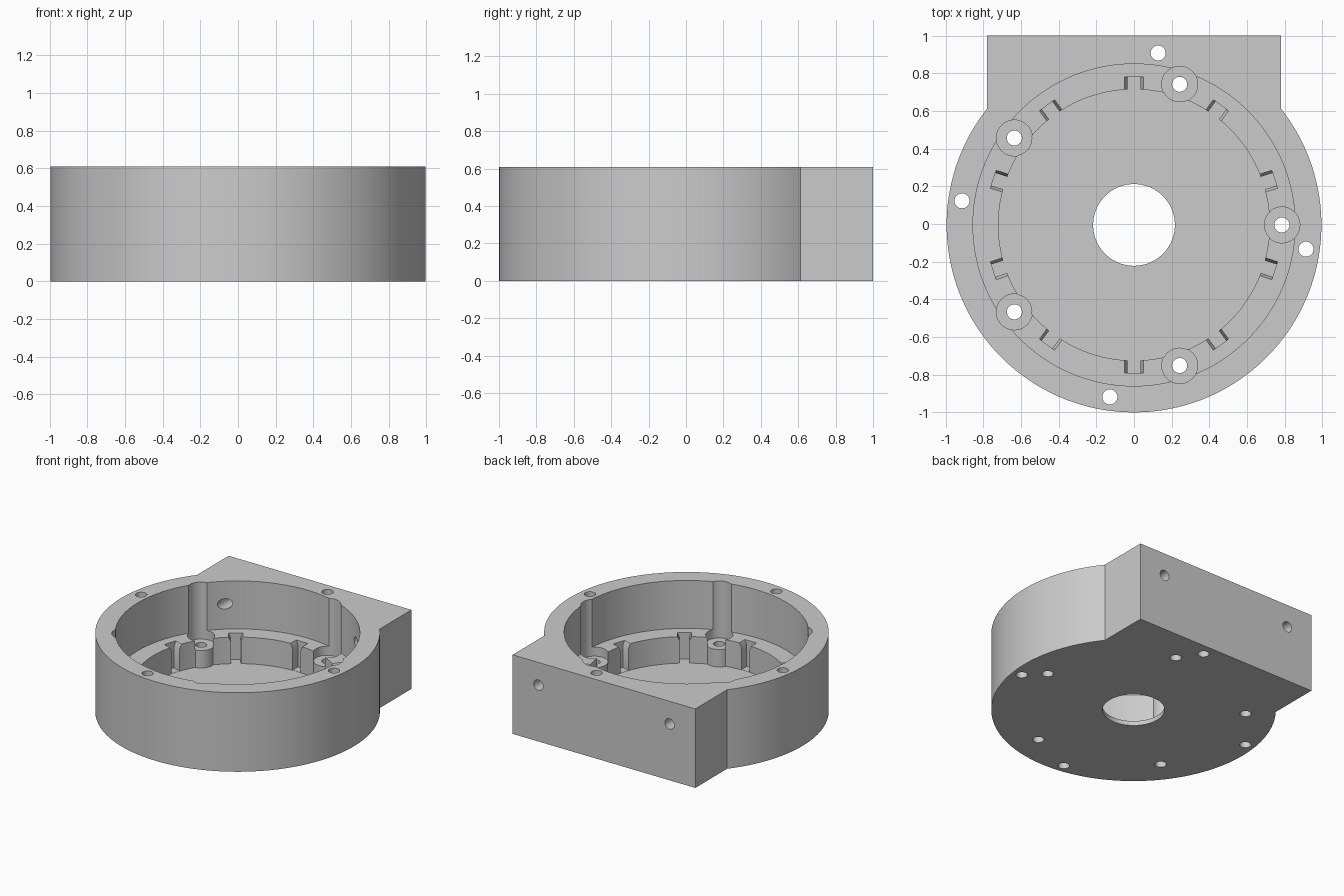
import bpy, bmesh
from math import sin, cos, pi, asin, radians
from mathutils import Matrix, Vector

cube = bpy.data.objects.get("Cube")
if cube:
    bpy.data.objects.remove(cube, do_unlink=True)

HEIGHT, SHELF, FLOOR, BOSS_TOP = 0.61, 0.24, 0.035, 0.17
OUTER_R, BORE_R, INNER_R = 0.995, 0.855, 0.72
BLOCK_X, BACK_Y, CENTRE_Y = 0.78, 1.0, -0.005
TOP = HEIGHT + 0.1
CENTRE = Matrix.Translation((0, CENTRE_Y, 0))

grey = bpy.data.materials.new("machined grey")
grey.use_nodes = True
grey.diffuse_color = (0.6, 0.6, 0.6, 1)
grey.node_tree.nodes["Principled BSDF"].inputs["Base Color"].default_value = (0.6, 0.6, 0.6, 1)


def circle(radius, sides):
    return [(radius * cos(2 * pi * i / sides), radius * sin(2 * pi * i / sides))
            for i in range(sides)]


def prism(points, low, high, matrix=CENTRE):
    """Describe a straight extrusion of a flat outline."""
    return points, low, high, matrix


def solid(name, prisms):
    """Make one mesh object from separate extrusions."""
    bm = bmesh.new()
    for points, low, high, matrix in prisms:
        lower = [bm.verts.new(matrix @ Vector((x, y, low))) for x, y in points]
        upper = [bm.verts.new(matrix @ Vector((x, y, high))) for x, y in points]
        bm.faces.new(lower[::-1])
        bm.faces.new(upper)
        for i in range(len(points)):
            j = (i + 1) % len(points)
            bm.faces.new((lower[i], lower[j], upper[j], upper[i]))
    bmesh.ops.recalc_face_normals(bm, faces=bm.faces)
    mesh = bpy.data.meshes.new(name)
    bm.to_mesh(mesh)
    bm.free()
    obj = bpy.data.objects.new(name, mesh)
    obj.data.materials.append(grey)
    bpy.context.collection.objects.link(obj)
    return obj


def combine(target, name, prisms, operation="DIFFERENCE"):
    """Cut or add extrusions, then drop the helper."""
    helper = solid(name, prisms)
    helper.hide_render = True
    mod = target.modifiers.new(name, "BOOLEAN")
    mod.operation, mod.solver, mod.object = operation, "EXACT", helper
    bpy.context.view_layer.objects.active = target
    bpy.ops.object.modifier_apply(modifier=mod.name)
    bpy.data.objects.remove(helper, do_unlink=True)


def around(radius, degrees):
    a = radians(degrees)
    return Matrix.Translation((radius * cos(a), radius * sin(a) + CENTRE_Y, 0))


# Round body with a square mounting block at the back
start = pi - asin((OUTER_R ** 2 - BLOCK_X ** 2) ** 0.5 / OUTER_R)
sweep = 3 * pi - 2 * start
steps = 112
outline = [(OUTER_R * cos(start + sweep * i / steps), OUTER_R * sin(start + sweep * i / steps))
           for i in range(steps + 1)]
outline += [(BLOCK_X, BACK_Y - CENTRE_Y), (-BLOCK_X, BACK_Y - CENTRE_Y)]
housing = solid("housing", [prism(outline, 0, HEIGHT)])

# Stepped bore with a thin floor
combine(housing, "upper_bore", [prism(circle(BORE_R, 144), SHELF, TOP)])
combine(housing, "lower_bore", [prism(circle(INNER_R, 144), FLOOR, TOP)])

# Ten slots with chamfered mouths around the lower bore
half = [(0.035, FLOOR + 0.001), (0.035, SHELF - 0.035), (0.05, SHELF), (0.05, SHELF + 0.03)]
slot = half + [(-x, z) for x, z in reversed(half)]
slots = []
for i in range(10):
    turn = Matrix.Rotation(radians(36 * i), 4, "Z")
    stand = Matrix.Rotation(pi / 2, 4, "X")
    slots.append(prism(slot, 0.66, 0.785, CENTRE @ turn @ stand))
combine(housing, "slots", slots)

# Five screw bosses, each under a round relief in the bore wall
screws = [around(0.785, 72 * i) for i in range(5)]
combine(housing, "bosses", [prism(circle(0.095, 40), 0.01, BOSS_TOP + 0.03, m) for m in screws], "UNION")
combine(housing, "reliefs", [prism(circle(0.0955, 40), BOSS_TOP, TOP, m) for m in screws])

# Vertical holes: boss screws, rim screws and the shaft opening
rim = [around(0.922, 82 + 90 * i) for i in range(4)]
holes = [prism(circle(0.04, 32), -0.1, TOP, m) for m in screws + rim]
holes.append(prism(circle(0.217, 96), -0.1, TOP))
combine(housing, "vertical_holes", holes)

# Two cross holes from the back face into the bore
lay = Matrix.Rotation(-pi / 2, 4, "X")
cross = [prism(circle(0.04, 32), 0.5, BACK_Y + 0.1, Matrix.Translation((x, 0, 0.435)) @ lay)
         for x in (-0.56, 0.56)]
combine(housing, "cross_holes", cross)

# Smooth the round walls and keep the machined edges crisp
bpy.ops.object.select_all(action="DESELECT")
housing.select_set(True)
bpy.context.view_layer.objects.active = housing
bpy.ops.object.shade_smooth_by_angle(angle=radians(25))
